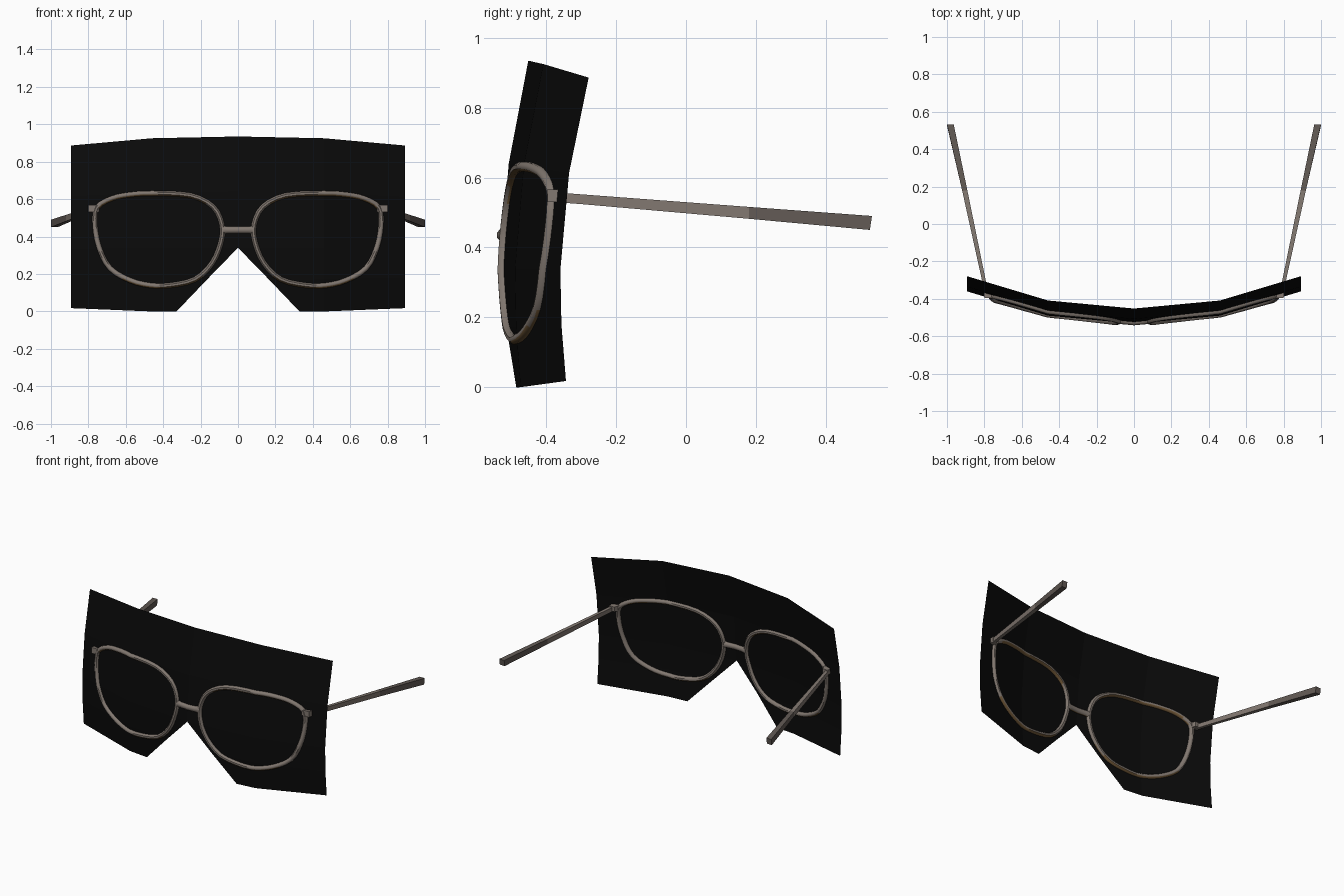
import bpy, bmesh, math
from mathutils import Vector

if "Cube" in bpy.data.objects:
    bpy.data.objects.remove(bpy.data.objects["Cube"])


def material(name, rgb):
    m = bpy.data.materials.new(name)
    m.diffuse_color = (*rgb, 1)
    m.use_nodes = True
    m.node_tree.nodes["Principled BSDF"].inputs["Base Color"].default_value = m.diffuse_color
    return m


BLACK = material("black", (0.003, 0.003, 0.003))
TAUPE = material("taupe", (0.22, 0.185, 0.16))
DARK = material("dark_taupe", (0.12, 0.10, 0.088))
BRONZE = material("bronze", (0.17, 0.10, 0.04))


def lerp_table(t, table):
    for (a, va), (b, vb) in zip(table, table[1:]):
        if t <= b or (b, vb) == table[-1]:
            return va + (vb - va) * (t - a) / (b - a)


# Curvature of the panel across x and along z
ACROSS = [(0, 0), (0.46, 0.043), (0.893, 0.173)]
ALONG = [(-0.005, -0.517), (0.17, -0.53), (0.34, -0.533), (0.64, -0.508), (0.935, -0.452)]
SHRINK = [(0, 1), (0.46, 0.985), (0.893, 0.925)]


def panel_y(x, z):
    z0 = 0.29 + (z - 0.29) / lerp_table(x, SHRINK)
    return lerp_table(x, ACROSS) + lerp_table(z0, ALONG)


def finish(name, bm, mats, rule=None, smooth=False):
    """Turn half a part into a mirrored object, colouring faces by a rule."""
    bm.normal_update()
    if rule:
        for f in bm.faces:
            f.material_index = rule(f)
    me = bpy.data.meshes.new(name)
    bm.to_mesh(me)
    bm.free()
    for m in mats:
        me.materials.append(m)
    ob = bpy.data.objects.new(name, me)
    bpy.context.collection.objects.link(ob)
    mod = ob.modifiers.new("mirror", 'MIRROR')
    mod.merge_threshold = 0.0005
    if smooth:
        for o in bpy.context.selected_objects:
            o.select_set(False)
        ob.select_set(True)
        bpy.context.view_layer.objects.active = ob
        bpy.ops.object.shade_smooth_by_angle(angle=math.radians(50))
    return ob


def sweep(rings, closed=False, caps=True):
    """Skin a list of vertex rings."""
    bm = bmesh.new()
    vs = [[bm.verts.new(p) for p in r] for r in rings]
    n = len(vs[0])
    for i in range(len(vs) if closed else len(vs) - 1):
        a, b = vs[i], vs[(i + 1) % len(vs)]
        for k in range(n):
            bm.faces.new((a[k], a[(k + 1) % n], b[(k + 1) % n], b[k]))
    if not closed and caps:
        bm.faces.new(vs[0])
        bm.faces.new(vs[-1])
    bmesh.ops.recalc_face_normals(bm, faces=bm.faces)
    return bm


# Curved black panel with a nose notch
bm = bmesh.new()
rows = []
for z, x0 in ((0.935, 0), (0.64, 0), (0.34, 0), (0.17, 0.165), (-0.005, 0.33)):
    row = []
    for x in (x0, 0.46, 0.893):
        zz = 0.29 + (z - 0.29) * lerp_table(x, SHRINK)
        row.append(bm.verts.new((x, lerp_table(x, ACROSS) + lerp_table(z, ALONG), zz)))
    rows.append(row)
for a, b in zip(rows, rows[1:]):
    for k in range(2):
        bm.faces.new((a[k], b[k], b[k + 1], a[k + 1]))
finish("curved_panel", bm, [BLACK])

# Lens rim: rounded tube following the panel
OUTLINE = [(.46, .631), (.257, .62), (.134, .56), (.086, .465), (.091, .37), (.139, .257),
           (.23, .171), (.364, .139), (.47, .139), (.578, .166), (.684, .23), (.743, .342),
           (.765, .465), (.754, .555), (.674, .604), (.578, .624)]
pts = []
n = len(OUTLINE)
for i in range(n):
    p = [Vector(OUTLINE[(i + j) % n]) for j in (-1, 0, 1, 2)]
    for t in (0, 0.33, 0.67):
        pts.append(0.5 * (2 * p[1] + (p[2] - p[0]) * t
                          + (2 * p[0] - 5 * p[1] + 4 * p[2] - p[3]) * t * t
                          + (3 * p[1] - p[0] - 3 * p[2] + p[3]) * t ** 3))
rings = []
for i, p in enumerate(pts):
    d = (pts[(i + 1) % len(pts)] - pts[i - 1]).normalized()
    side = Vector((d.y, 0, -d.x))
    c = Vector((p.x, panel_y(p.x, p.y), p.y))
    rings.append([c + side * 0.015 * math.cos(a) + Vector((0, 0.018 * math.sin(a), 0))
                  for a in (math.pi / 8 + k * math.pi / 4 for k in range(8))])
finish("lens_rim", sweep(rings, closed=True), [TAUPE, BRONZE],
       lambda f: int(f.normal.z < -0.6), smooth=True)

# Nose bridge, flaring slightly into the rims
rings = []
for x, r in ((0, 0.019), (0.055, 0.019), (0.088, 0.026)):
    c = Vector((x, panel_y(x, 0.435), 0.435))
    rings.append([c + Vector((0, 0.018 * math.sin(a), r * math.cos(a)))
                  for a in (math.pi / 8 + k * math.pi / 4 for k in range(8))])
finish("nose_bridge", sweep(rings, caps=False), [TAUPE, BRONZE],
       lambda f: int(f.normal.z < -0.8), smooth=True)


def box_ring(c, w, h, lean=0.0):
    x, y, z = c
    return [(x + a * w, y + b * lean, z + b * h) for a, b in ((-1, -1), (1, -1), (1, 1), (-1, 1))]


# Hinge block at the outer corner of each rim
yh = panel_y(0.775, 0.55)
finish("hinge_block", sweep([box_ring((0.772, yh - 0.02, 0.549), 0.028, 0.019),
                             box_ring((0.785, yh + 0.035, 0.547), 0.020, 0.016)]), [TAUPE])

# Temple arm with a darker tip
rings = [box_ring((0.786, -0.38, 0.544), 0.010, 0.014),
         box_ring((0.803, -0.30, 0.538), 0.010, 0.014),
         box_ring((0.905, 0.18, 0.499), 0.014, 0.017),
         box_ring((0.982, 0.53, 0.470), 0.018, 0.020, 0.003)]
finish("temple_arm", sweep(rings), [TAUPE, DARK],
       lambda f: int(f.calc_center_median().y > 0.19))
